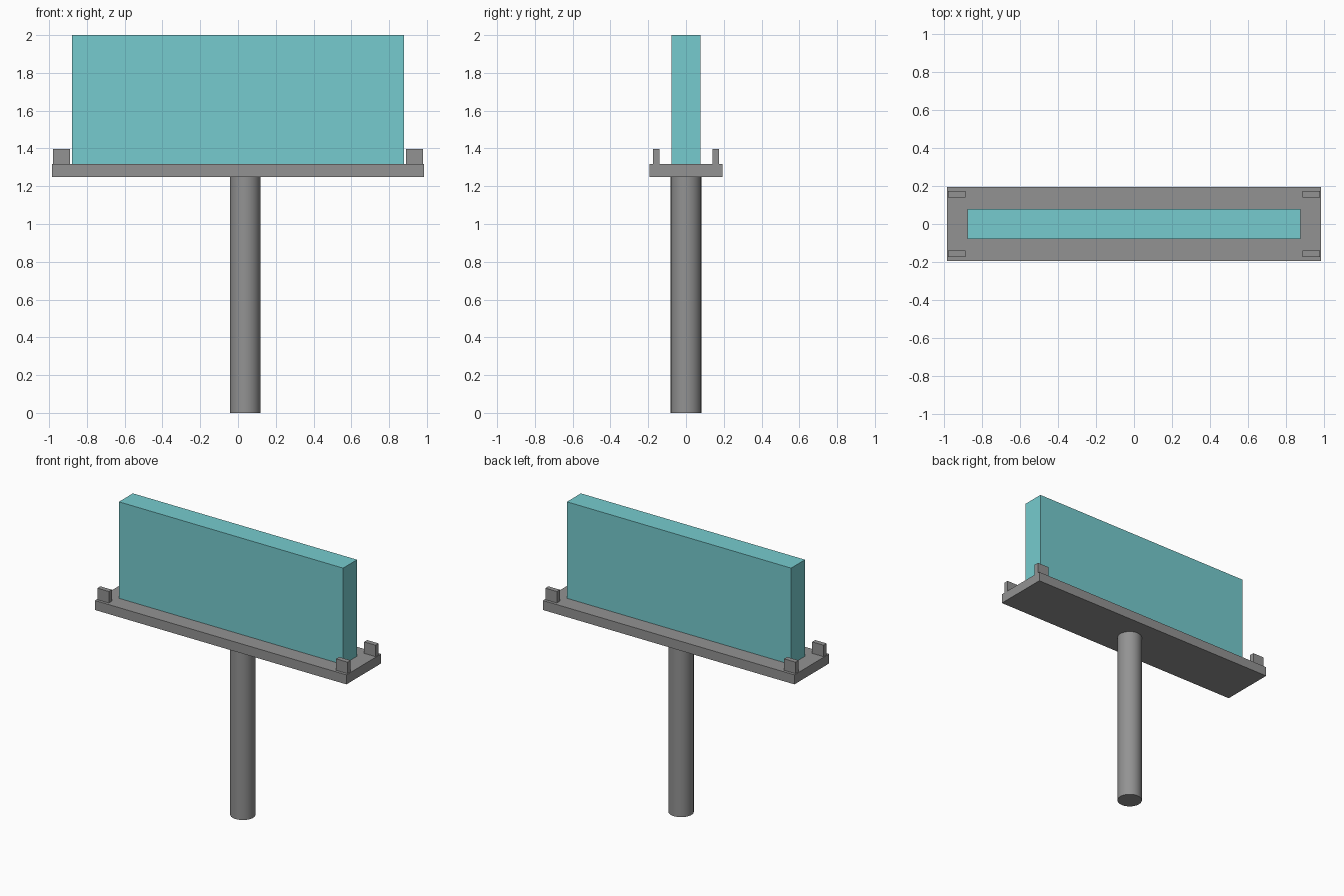
import bpy
import math

cube = bpy.data.objects.get("Cube")
if cube:
    bpy.data.objects.remove(cube, do_unlink=True)


def make_material(name, color):
    mat = bpy.data.materials.new(name)
    mat.use_nodes = True
    mat.diffuse_color = color
    bsdf = mat.node_tree.nodes["Principled BSDF"]
    bsdf.inputs["Base Color"].default_value = color
    bsdf.inputs["Roughness"].default_value = 0.8
    return mat


grey = make_material("metal grey", (0.29, 0.29, 0.29, 1))
teal = make_material("panel teal", (0.18, 0.60, 0.62, 1))


def box(name, low, high, mat):
    """Box spanning two opposite corners."""
    center = [(a + b) / 2 for a, b in zip(low, high)]
    bpy.ops.mesh.primitive_cube_add(size=1, location=center)
    obj = bpy.context.object
    obj.name = name
    obj.scale = [b - a for a, b in zip(low, high)]
    bpy.ops.object.transform_apply(location=False, rotation=False, scale=True)
    obj.data.materials.append(mat)
    return obj


DECK_BOTTOM, DECK_TOP = 1.25, 1.317

# Round support pole, slightly off centre
bpy.ops.mesh.primitive_cylinder_add(
    vertices=48, radius=0.081, depth=DECK_BOTTOM, location=(0.038, 0, DECK_BOTTOM / 2))
pole = bpy.context.object
pole.name = "support_pole"
pole.data.materials.append(grey)
bpy.ops.object.shade_smooth_by_angle(angle=math.radians(30))

# Deck and display panel
box("deck", (-0.985, -0.194, DECK_BOTTOM), (0.985, 0.194, DECK_TOP), grey)
box("display_panel", (-0.878, -0.078, DECK_TOP), (0.878, 0.078, 2), teal)

# Small upright tabs at the deck corners
for side, sx in (("left", 1), ("right", -1)):
    for end, sy in (("front", -1), ("back", 1)):
        xs = sorted((sx * 0.89, sx * 0.98))
        ys = sorted((sy * 0.14, sy * 0.174))
        box(f"{end}_{side}_tab", (xs[0], ys[0], DECK_TOP), (xs[1], ys[1], 1.398), grey)
